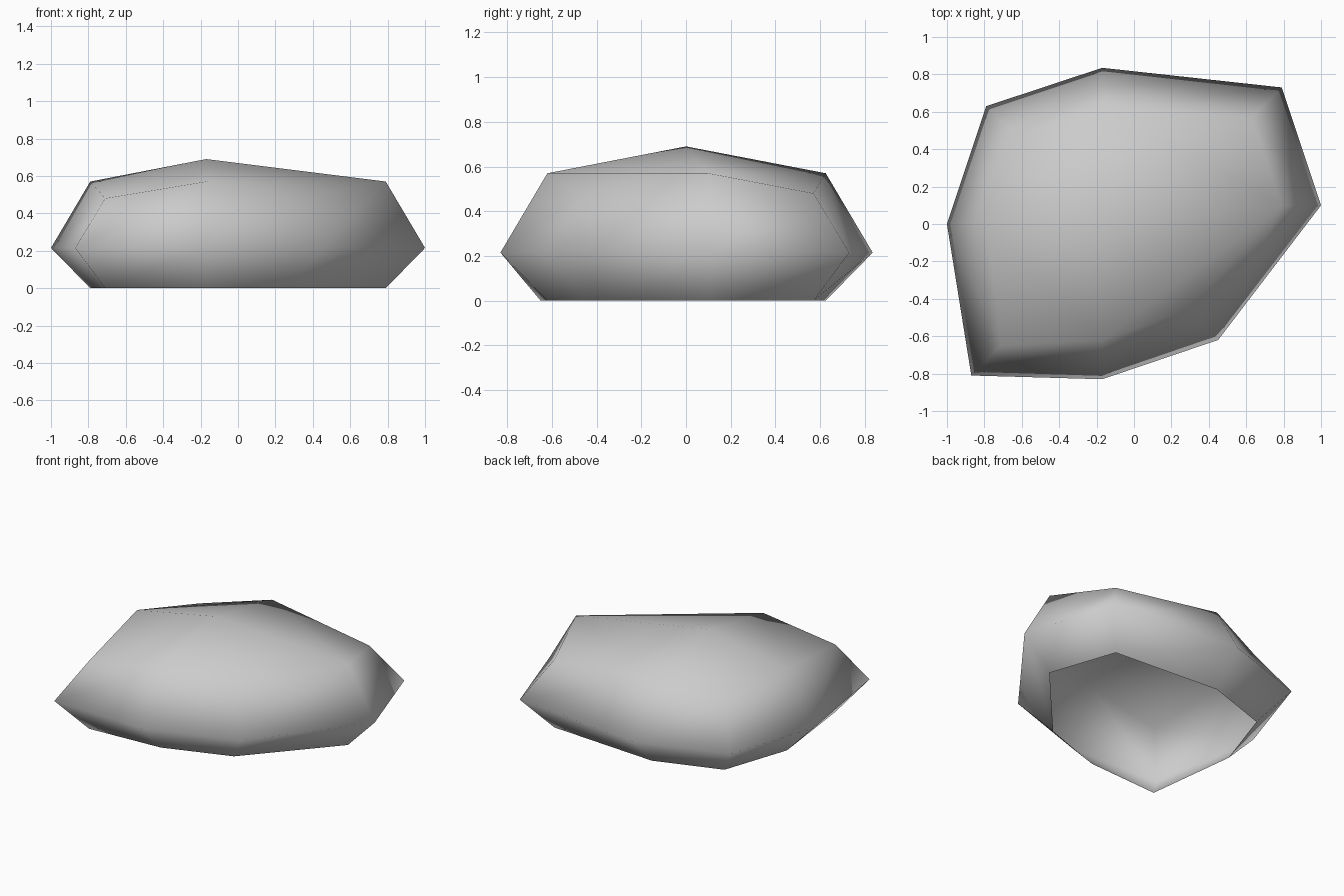
import bpy
import bmesh

cube = bpy.data.objects.get("Cube")
if cube:
    bpy.data.objects.remove(cube, do_unlink=True)

# Widest outline of the boulder: x, y, and the side(s) each point lies on
OUTLINE = [
    (-1.0, 0.0, -1, 0), (-0.87, -0.81, -1, -1),
    (-0.17, -0.83, 0, -1), (0.45, -0.62, 1, -1),
    (1.0, 0.10, 1, 0), (0.79, 0.73, 1, 1),
    (-0.17, 0.835, 0, 1), (-0.79, 0.63, -1, 1),
]
COUNT = len(OUTLINE)


def add_ring(bm, inset, mid_z, corner_z):
    """Outline pulled inward; corners move less than side middles."""
    ring = []
    for x, y, sx, sy in OUTLINE:
        corner = sx != 0 and sy != 0
        shift = inset * (0.76 if corner else 1.0)
        z = corner_z if corner else mid_z
        ring.append(bm.verts.new((x - sx * shift, y - sy * shift, z)))
    return ring


bm = bmesh.new()

# Open foot, wide waist and shoulder
rings = [
    add_ring(bm, 0.21, 0.0, 0.0),
    add_ring(bm, 0.0, 0.215, 0.215),
    add_ring(bm, 0.21, 0.57, 0.48),
]
for low, high in zip(rings, rings[1:]):
    for i in range(COUNT):
        j = (i + 1) % COUNT
        bm.faces.new((low[i], low[j], high[j], high[i]))

# Crown: four bevelled quarters around a low peak
peak = bm.verts.new((-0.17, 0.0, 0.69))
top = rings[-1]
for i in range(0, COUNT, 2):
    j, k = i + 1, (i + 2) % COUNT
    bm.faces.new((top[i], top[j], top[k]))
    bm.faces.new((top[i], top[k], peak))

for face in bm.faces:
    face.smooth = True

mesh = bpy.data.meshes.new("boulder")
bm.to_mesh(mesh)
bm.free()
boulder = bpy.data.objects.new("boulder", mesh)
bpy.context.collection.objects.link(boulder)

# Plain stone colour
stone = bpy.data.materials.new("stone_grey")
stone.use_nodes = True
colour = (0.6, 0.6, 0.6, 1.0)
stone.diffuse_color = colour
stone.node_tree.nodes["Principled BSDF"].inputs["Base Color"].default_value = colour
mesh.materials.append(stone)
